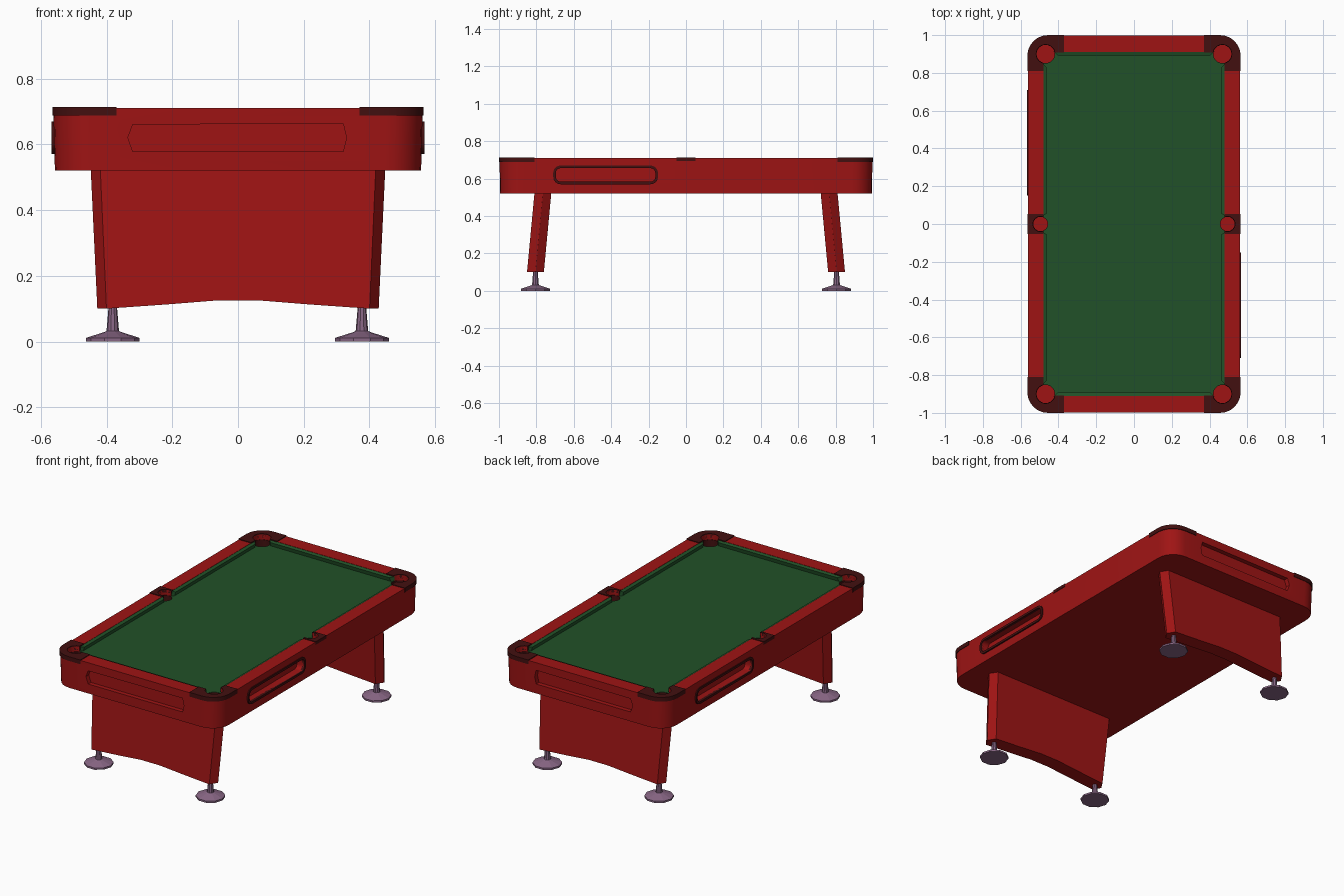
import bpy, bmesh, math

if "Cube" in bpy.data.objects:
    bpy.data.objects.remove(bpy.data.objects["Cube"])


def material(name, rgb):
    m = bpy.data.materials.new(name)
    m.diffuse_color = (*rgb, 1)
    m.use_nodes = True
    m.node_tree.nodes["Principled BSDF"].inputs["Base Color"].default_value = m.diffuse_color
    return m


RED = material("red_paint", (0.345, 0.007, 0.007))
DARK = material("dark_trim", (0.055, 0.005, 0.005))
GREEN = material("green_cloth", (0.0152, 0.083, 0.0212))
MAUVE = material("foot_metal", (0.25, 0.135, 0.235))


def loft(name, rings, mat=None, closed=False):
    """Skin equal-length rings; cap the ends unless the rings close on themselves."""
    bm = bmesh.new()
    vs = [[bm.verts.new(p) for p in r] for r in rings]
    n = len(vs[0])
    for k in range(len(vs) if closed else len(vs) - 1):
        a, b = vs[k], vs[(k + 1) % len(vs)]
        for i in range(n):
            j = (i + 1) % n
            bm.faces.new((a[i], a[j], b[j], b[i]))
    if not closed:
        bm.faces.new(vs[0])
        bm.faces.new(vs[-1])
    bmesh.ops.recalc_face_normals(bm, faces=bm.faces)
    me = bpy.data.meshes.new(name)
    bm.to_mesh(me)
    bm.free()
    ob = bpy.data.objects.new(name, me)
    bpy.context.collection.objects.link(ob)
    if mat:
        me.materials.append(mat)
    else:
        ob.hide_render = True
    return ob


def prism(name, pts, z0, z1, mat=None):
    return loft(name, [[(x, y, z) for x, y in pts] for z in (z0, z1)], mat)


def rect(x0, x1, y0, y1):
    return [(x0, y0), (x1, y0), (x1, y1), (x0, y1)]


def arc(cx, cy, r, a0, a1, n):
    return [(cx + r * math.cos(math.radians(a0 + (a1 - a0) * i / n)),
             cy + r * math.sin(math.radians(a0 + (a1 - a0) * i / n))) for i in range(n + 1)]


def circle(cx, cy, r):
    return arc(cx, cy, r, 0, 345, 23)


def round_rect(hx, hy, r, n=6):
    pts = []
    for k, (sx, sy) in enumerate(((1, 1), (-1, 1), (-1, -1), (1, -1))):
        pts += arc(sx * (hx - r), sy * (hy - r), r, 90 * k, 90 * k + 90, n)
    return pts


def cut(ob, cutters):
    bpy.context.view_layer.objects.active = ob
    for c in cutters:
        m = ob.modifiers.new("cut", 'BOOLEAN')
        m.operation, m.solver, m.object = 'DIFFERENCE', 'EXACT', c
        bpy.ops.object.modifier_apply(modifier=m.name)


def smooth(ob):
    bpy.ops.object.select_all(action='DESELECT')
    ob.select_set(True)
    bpy.context.view_layer.objects.active = ob
    bpy.ops.object.shade_smooth_by_angle(angle=math.radians(30))


# Cutters: pockets, playing well, end recesses and side ball trays
SIDES = (-1, 1)
corner_holes = {(sx, sy): prism("corner_hole", circle(sx * .468, sy * .90, .05), .535, .8)
                for sx in SIDES for sy in SIDES}
side_holes = {s: prism("side_hole", circle(s * .495, 0, .04), .535, .8) for s in SIDES}
holes = list(corner_holes.values()) + list(side_holes.values())
well = prism("well", rect(-.48, .48, -.91, .91), .66, .8)
end_shape = [(-.335, .62), (-.32, .578), (.32, .578), (.33, .62), (.32, .663), (-.32, .66)]
end_cuts = [loft("end_cut", [[(x, s * y, z) for x, z in end_shape] for y in (.968, 1.05)])
            for s in SIDES]


def tray_ring(s, x, grow):
    return [(s * x, s * (-.43 + u), .62 + v)
            for u, v in round_rect(.266 + grow, .036 + grow, .026 + grow)]


tray_cuts = [loft("tray_cut", [tray_ring(s, .515, 0), tray_ring(s, .6, 0)]) for s in SIDES]

# Table body with rounded corners and a slight taper
body = loft("table_body", [[(x, y, z) for x, y in round_rect(hx, hy, .11)]
                           for hx, hy, z in ((.557, .994, .52), (.562, .997, .71))], RED)
cut(body, [well] + holes + end_cuts + tray_cuts)
smooth(body)

# Cloth bed
bed = prism("cloth_bed", rect(-.481, .481, -.911, .911), .655, .68, GREEN)
cut(bed, holes)


# Dark liners inside the pockets
def liner(name, x, y, r, top):
    ob = loft(name, [[(px, py, z) for px, py in circle(x, y, q)] for q, z in
                     ((r + .001, .537), (r + .001, top), (r - .002, top), (r - .002, .537))],
              DARK, True)
    smooth(ob)


for sx in SIDES:
    liner("side_pocket_liner", sx * .495, 0, .04, .678)
    for sy in SIDES:
        liner("corner_pocket_liner", sx * .468, sy * .90, .05, .678)


# Cushions: (inward offset, height, end shortening)
def cushion(name, edge, a, b, flare_a, flare_b, place):
    prof = [(0, .68, 0), (0, .709, 0), (.020, .703, 1), (.015, .68, .75)]
    loft(name, [[place(edge - o, a + f * flare_a, z) for o, z, f in prof],
                [place(edge - o, b - f * flare_b, z) for o, z, f in prof]], GREEN)


for s in SIDES:
    cushion("end_cushion", .912, -.425, .425, .022, .022, lambda o, t, z: (t, s * o, z))
    for t in SIDES:
        cushion("side_cushion", .482, .042, .85, .014, .022,
                lambda o, u, z: (s * o, t * u, z))

# Corner caps and side pocket caps
cap_shape = ([(.565, .81)] + arc(.455, .89, .11, 0, 90, 6)
             + [(.37, 1.0), (.37, .908), (.478, .908), (.478, .81)])
for (sx, sy), hole in corner_holes.items():
    cap = prism("corner_cap", [(sx * x, sy * y) for x, y in cap_shape], .688, .714, DARK)
    cut(cap, [hole])
    smooth(cap)
for s, hole in side_holes.items():
    cap = prism("side_pocket_cap", rect(*sorted((s * .478, s * .564)), -.052, .052),
                .695, .714, DARK)
    cut(cap, [hole])

# Ball tray trim rings
for s in SIDES:
    ring = loft("tray_trim", [tray_ring(s, .55, .014), tray_ring(s, .567, .014),
                              tray_ring(s, .567, 0), tray_ring(s, .55, 0)], DARK, True)
    smooth(ring)

# Leaning leg panels with pointed ends and an arched lower edge
stations = [(-1, .001, .1), (-.935, .045, .1), (-.5, .045, .113), (-.15, .045, .125)]
stations += [(-t, h, z) for t, h, z in reversed(stations)]
for s in SIDES:
    rings = []
    for t, h, z in stations:
        xb, xt = t * .428, t * .448
        yb, yt = .805 - (z - .1) * .095, .765
        rings.append([(xb, s * (yb - h), z), (xb, s * (yb + h), z),
                      (xt, s * (yt + h), .525), (xt, s * (yt - h), .525)])
    loft("leg_panel", rings, RED)

# Levelling feet
foot_profile = [(.082, 0), (.082, .011), (.028, .028), (.019, .032), (.012, .115)]
for sx in SIDES:
    for sy in SIDES:
        loft("foot", [[(x, y, z) for x, y in arc(sx * .379 - .002, sy * .805, r, 0, 324, 9)]
                      for r, z in foot_profile], MAUVE)

# Remove the cutters
for c in holes + [well] + end_cuts + tray_cuts:
    bpy.data.objects.remove(c)
